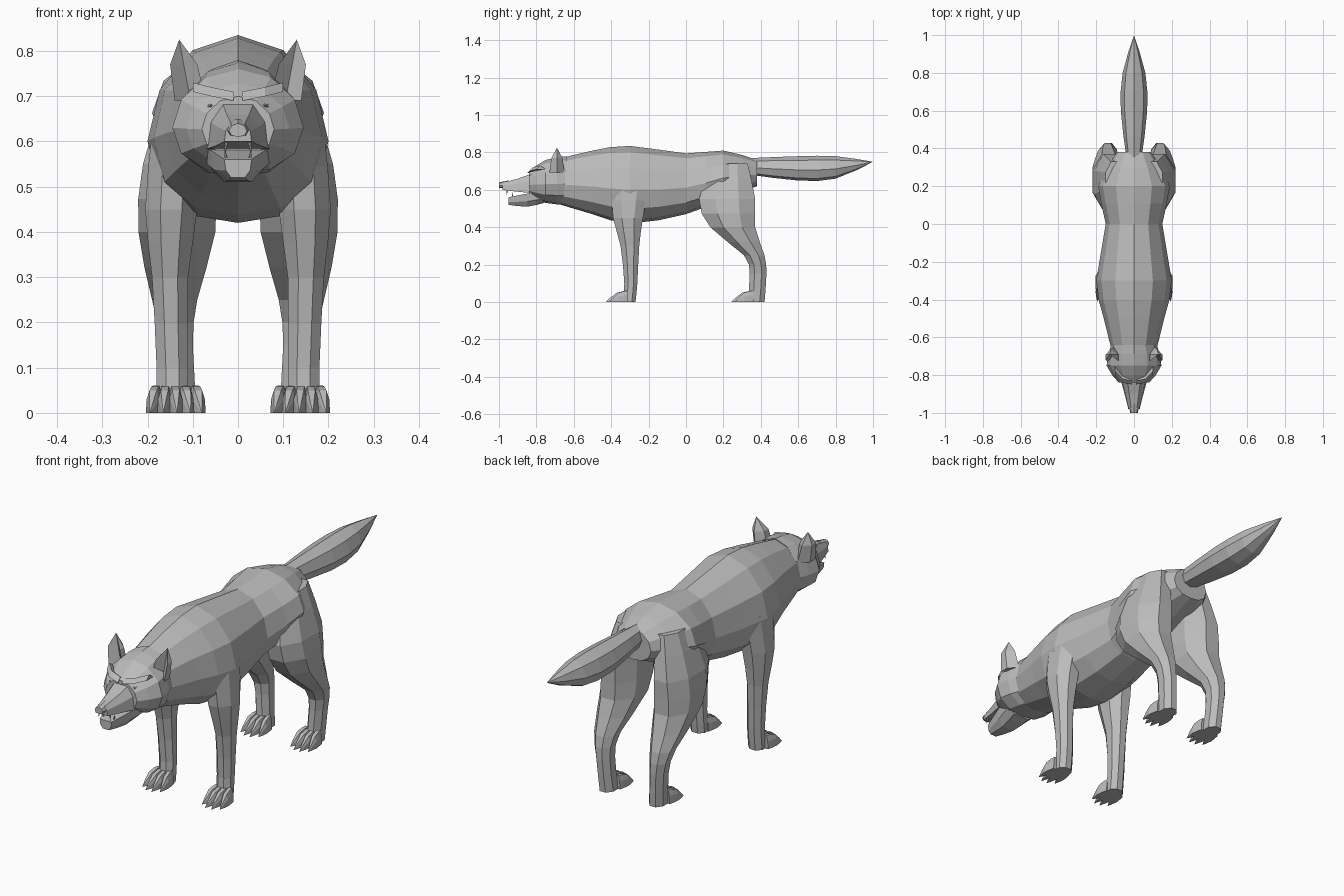
import bpy
import bmesh
from math import cos, pi, sin

cube = bpy.data.objects.get("Cube")
if cube:
    bpy.data.objects.remove(cube)

GREY = (0.5, 0.5, 0.5, 1)
grey = bpy.data.materials.new("plain grey")
grey.use_nodes = True
grey.diffuse_color = GREY
grey.node_tree.nodes["Principled BSDF"].inputs["Base Color"].default_value = GREY


def rounded(segments):
    """Half outline from top to bottom, widest a little below the middle."""
    angles = [pi * i / segments for i in range(segments + 1)]
    outline = [(sin(a), ((1 + cos(a)) / 2) ** 1.2) for a in angles]
    return [(0, 1)] + outline[1:-1] + [(0, 0)]


TRUNK = rounded(6)
TAIL = rounded(4)
WEDGE = [(0.5, 1), (0.9, 0.6), (1, 0)]


def smooth(keys):
    """Add one curved in-between row after each key row."""
    padded = keys[:1] + keys + keys[-1:]
    rows = []
    for quad in zip(padded, keys, keys[1:], padded[3:]):
        between = [(9 * (b + c) - a - d) / 16 for a, b, c, d in zip(*quad)]
        rows += [quad[1], between]
    return rows + keys[-1:]


def upright(profile, y, low, high, width, centre=0):
    """Cross-section facing along y, mirrored from a half outline."""
    full = profile + [(-x, z) for x, z in reversed(profile) if x > 0]
    return [(centre + x * width, y, low + z * (high - low)) for x, z in full]


def level(z, front, back, inner, outer):
    """Horizontal eight-sided cross-section of a limb."""
    ring = []
    for i in range(8):
        angle = pi * (i + 0.5) / 4
        x = cos(angle) / cos(pi / 8)
        y = sin(angle) / cos(pi / 8)
        ring.append((inner + (outer - inner) * (1 + x) / 2,
                     front + (back - front) * (1 + y) / 2, z))
    return ring


def ear_ring(z, front, back, inner, outer):
    """Horizontal cross-section of an ear, hollow at the front."""
    middle = (inner + outer) / 2
    depth = (front + back) / 2
    return [(inner, front, z), (middle, depth, z), (outer, front, z),
            (outer, depth, z), (middle, back, z), (inner, depth, z)]


def loft(name, rings, mirror=False):
    """Skin a row of equal cross-sections and close both ends."""
    bm = bmesh.new()
    rows = [[bm.verts.new(point) for point in ring] for ring in rings]
    count = len(rows[0])
    for a, b in zip(rows, rows[1:]):
        for i in range(count):
            j = (i + 1) % count
            bm.faces.new((a[i], a[j], b[j], b[i]))
    bm.faces.new(rows[0])
    bm.faces.new(rows[-1])
    # Pointed ends collapse into a single vertex
    bmesh.ops.remove_doubles(bm, verts=bm.verts, dist=0.0005)
    bmesh.ops.recalc_face_normals(bm, faces=bm.faces)
    mesh = bpy.data.meshes.new(name)
    bm.to_mesh(mesh)
    bm.free()
    mesh.materials.append(grey)
    part = bpy.data.objects.new(name, mesh)
    bpy.context.collection.objects.link(part)
    if mirror:
        part.modifiers.new("mirror", "MIRROR")


def upright_loft(name, profile, keys, mirror=False):
    loft(name, [upright(profile, *row) for row in smooth(keys)], mirror)


def level_loft(name, keys):
    loft(name, [level(*row) for row in smooth(keys)], mirror=True)


# Torso and neck: y, bottom, top, half width
upright_loft("body", TRUNK, [
    (-0.7, 0.53, 0.76, 0.11), (-0.5, 0.47, 0.81, 0.16),
    (-0.3, 0.42, 0.835, 0.2), (0, 0.47, 0.795, 0.15),
    (0.2, 0.55, 0.81, 0.19), (0.38, 0.62, 0.76, 0.09)])

# Tail
upright_loft("tail", TAIL, [
    (0.35, 0.68, 0.77, 0.04), (0.6, 0.65, 0.78, 0.07),
    (0.8, 0.66, 0.78, 0.06), (1, 0.75, 0.75, 0)])

# Head
upright_loft("skull", TRUNK, [
    (-0.64, 0.52, 0.78, 0.12), (-0.75, 0.53, 0.76, 0.145),
    (-0.84, 0.57, 0.7, 0.08)])
upright_loft("muzzle", WEDGE, [
    (-0.79, 0.58, 0.7, 0.08), (-0.9, 0.59, 0.66, 0.05),
    (-0.98, 0.6, 0.64, 0.03)])
upright_loft("nose", TAIL, [
    (-0.95, 0.61, 0.65, 0.03), (-1, 0.61, 0.64, 0.02)])

# The jaw uses the wedge upside down
upright_loft("lower_jaw", WEDGE, [
    (-0.76, 0.59, 0.53, 0.08), (-0.85, 0.58, 0.51, 0.06),
    (-0.95, 0.56, 0.52, 0.03)])

# Fangs: upper pair points down, lower pair points up
for name, y, root, tip in (("upper_fang", -0.96, 0.6, 0.57),
                           ("lower_fang", -0.93, 0.55, 0.59)):
    level_loft(name, [(root, y, y + 0.01, 0.02, 0.03),
                      (tip, y, y, 0.03, 0.03)])

# Eyes under heavy brows
upright_loft("eye", TAIL, [(-0.81, 0.66, 0.69, 0.02, 0.06),
                           (-0.84, 0.68, 0.68, 0, 0.06)], mirror=True)
loft("brow", [[(x, y - 0.02, z), (x, y, z + 0.02), (x, y + 0.03, z)]
              for x, y, z in ((0.01, -0.83, 0.69), (0.06, -0.82, 0.7),
                              (0.1, -0.78, 0.71))], mirror=True)

# Ears: height, front, back, inner, outer
loft("ear", [ear_ring(*row) for row in (
    (0.69, -0.73, -0.65, 0.07, 0.14), (0.77, -0.72, -0.66, 0.09, 0.15),
    (0.825, -0.69, -0.69, 0.13, 0.13))], mirror=True)

# Legs: height, front, back, inner, outer
level_loft("front_leg", [
    (0.62, -0.4, -0.2, 0.09, 0.19), (0.45, -0.39, -0.23, 0.09, 0.205),
    (0.3, -0.35, -0.25, 0.11, 0.19), (0.1, -0.33, -0.26, 0.11, 0.18),
    (0, -0.34, -0.27, 0.11, 0.18)])
level_loft("hind_leg", [
    (0.74, 0.14, 0.33, 0.05, 0.15), (0.55, 0.07, 0.37, 0.05, 0.21),
    (0.4, 0.13, 0.37, 0.05, 0.22), (0.25, 0.31, 0.42, 0.09, 0.19),
    (0.15, 0.34, 0.43, 0.1, 0.17), (0, 0.33, 0.42, 0.09, 0.16)])

# Four clawed toes on every paw, fanning out towards the tips
for name, centre, y in (("front_toe", 0.15, -0.31), ("hind_toe", 0.125, 0.36)):
    for step in (-1.5, -0.5, 0.5, 1.5):
        reach = 0.13 - 0.02 * abs(step)
        upright_loft(name, WEDGE, [
            (y, 0, 0.06, 0.015, centre + step * 0.02),
            (y - reach / 2, 0, 0.05, 0.016, centre + step * 0.025),
            (y - reach, 0, 0, 0, centre + step * 0.03)], mirror=True)
